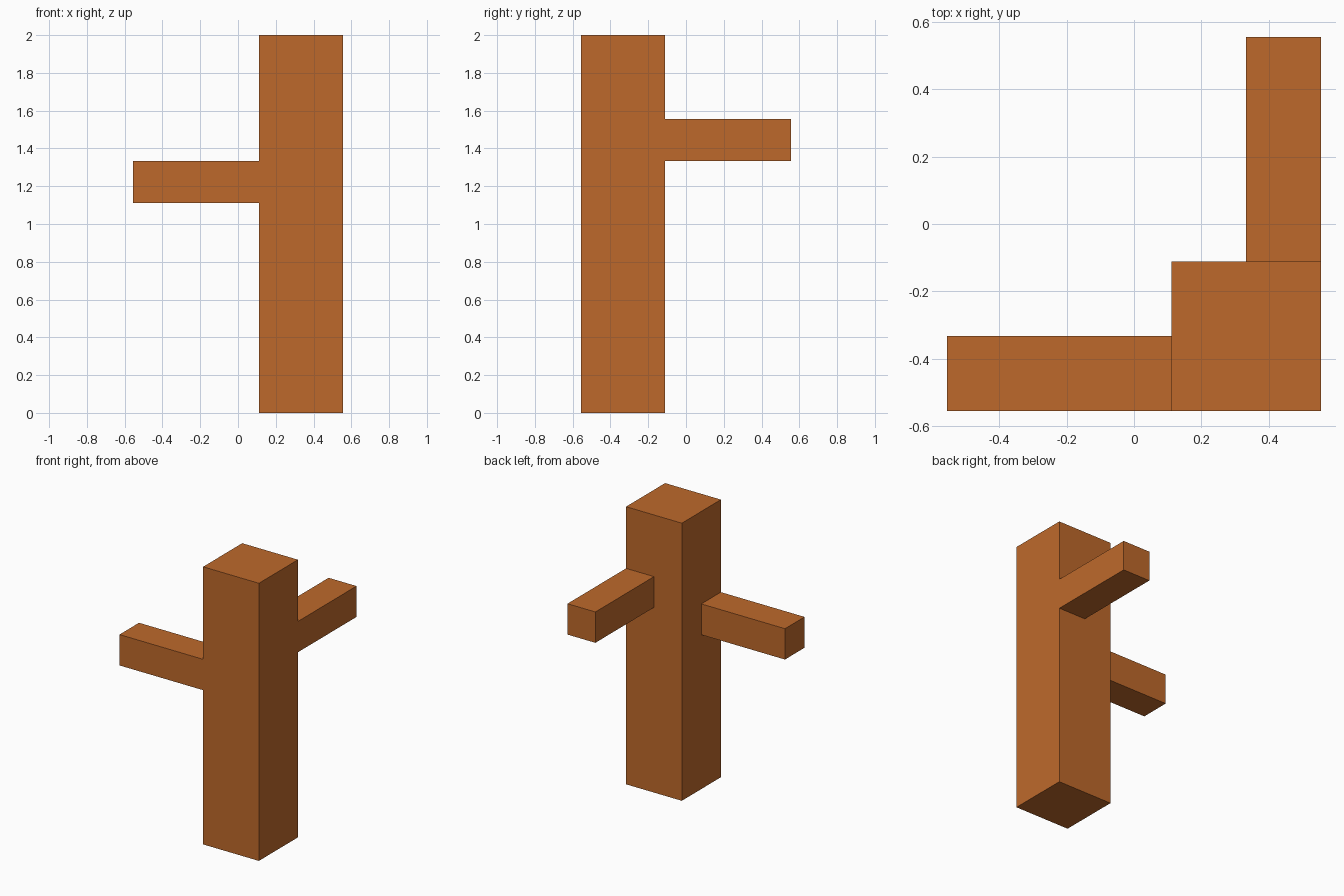
import bpy
import bmesh
from mathutils import Vector

cube = bpy.data.objects.get("Cube")
if cube:
    bpy.data.objects.remove(cube, do_unlink=True)

U = 2 / 9  # the model sits on a grid nine units tall

# Single flat bark colour
bark = bpy.data.materials.new("orange_brown_bark")
bark.use_nodes = True
colour = (0.515, 0.141, 0.024, 1)
bark.diffuse_color = colour
bark.node_tree.nodes["Principled BSDF"].inputs["Base Color"].default_value = colour


def box(name, low, high):
    """Flat-sided box between two corners given in grid units."""
    low, high = Vector(low) * U, Vector(high) * U
    bm = bmesh.new()
    bmesh.ops.create_cube(bm, size=1)
    bmesh.ops.scale(bm, vec=high - low, verts=bm.verts)
    mesh = bpy.data.meshes.new(name)
    bm.to_mesh(mesh)
    bm.free()
    mesh.materials.append(bark)
    obj = bpy.data.objects.new(name, mesh)
    obj.location = (low + high) / 2
    bpy.context.collection.objects.link(obj)
    return obj


# Upright trunk
box("trunk", (0.5, -2.5, 0), (2.5, -0.5, 9))
# Lower branch, flush with the front of the trunk
box("side_branch", (-2.5, -2.5, 5), (0.5, -1.5, 6))
# Upper branch, flush with the left side of the trunk
box("back_branch", (1.5, -0.5, 6), (2.5, 2.5, 7))
